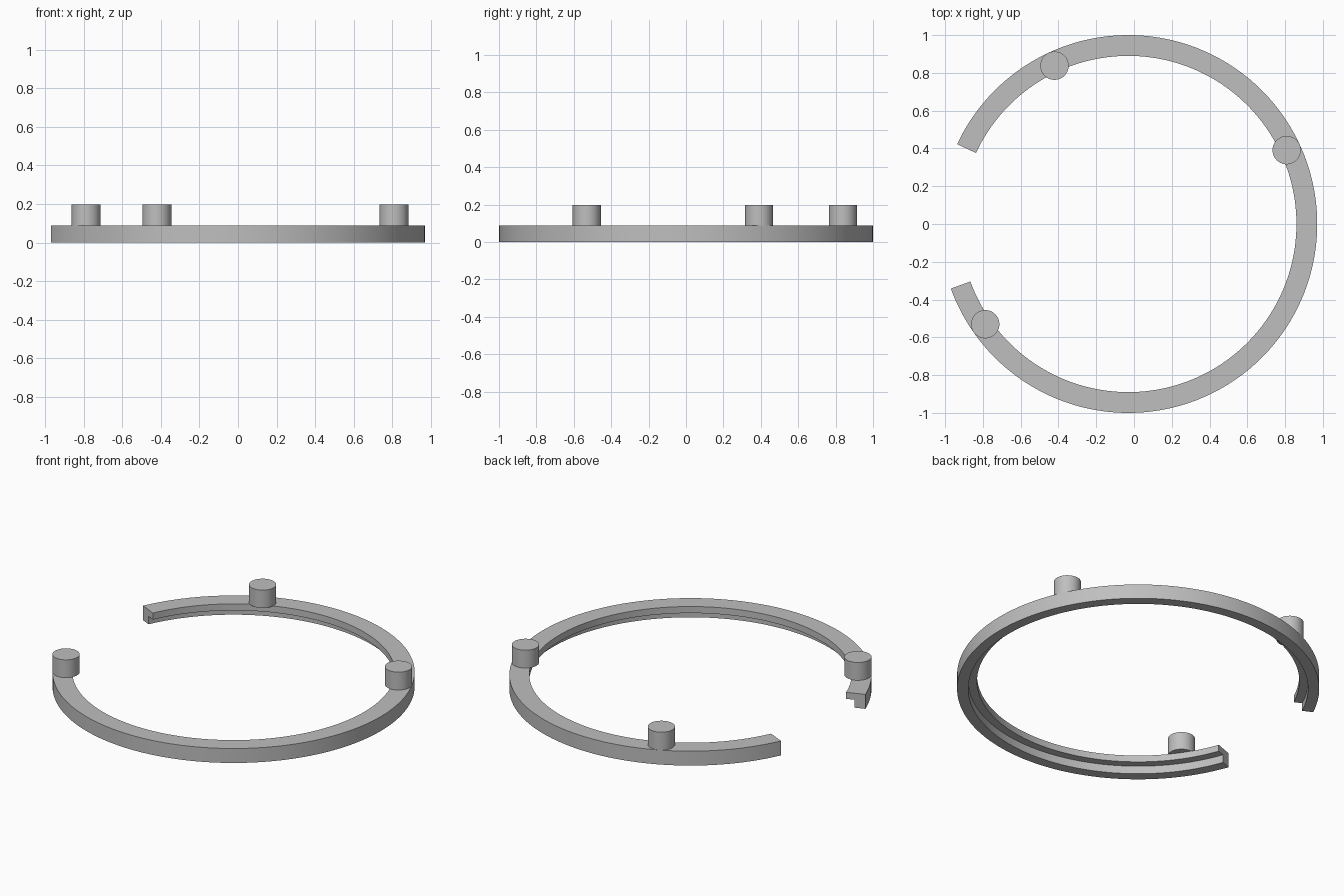
import bpy, bmesh, math

cube = bpy.data.objects.get("Cube")
if cube:
    bpy.data.objects.remove(cube)

CENTRE_X = -0.03
RING_TOP = 0.088
PEG_TOP = 0.197

grey = bpy.data.materials.new("plain_grey")
grey.use_nodes = True
colour = (0.52, 0.52, 0.52, 1)
grey.diffuse_color = colour
grey.node_tree.nodes["Principled BSDF"].inputs["Base Color"].default_value = colour


def finish(obj):
    obj.data.materials.append(grey)
    bpy.ops.object.select_all(action="DESELECT")
    obj.select_set(True)
    bpy.context.view_layer.objects.active = obj
    bpy.ops.object.shade_smooth_by_angle(angle=math.radians(30))


# Open ring: an L-shaped section (radius, height) swept around the arc
section = [(0.89, RING_TOP), (1.0, RING_TOP), (1.0, 0),
           (0.938, 0), (0.938, 0.048), (0.89, 0.048)]
start, end, steps = 200, 515, 315
bm = bmesh.new()
loops = []
for i in range(steps + 1):
    a = math.radians(start + (end - start) * i / steps)
    loops.append([bm.verts.new((r * math.cos(a), r * math.sin(a), z))
                  for r, z in section])
n = len(section)
for one, two in zip(loops, loops[1:]):
    for j in range(n):
        k = (j + 1) % n
        bm.faces.new((one[j], one[k], two[k], two[j]))
bm.faces.new(loops[0])
bm.faces.new(loops[-1])
bmesh.ops.recalc_face_normals(bm, faces=bm.faces)
mesh = bpy.data.meshes.new("open_ring")
bm.to_mesh(mesh)
bm.free()
ring = bpy.data.objects.new("open_ring", mesh)
ring.location.x = CENTRE_X
bpy.context.collection.objects.link(ring)
finish(ring)

# Round pegs standing on the ring, flush with its outer edge
for name, degrees in (("right_peg", 25), ("back_peg", 115), ("front_peg", 215)):
    a = math.radians(degrees)
    bpy.ops.mesh.primitive_cylinder_add(
        vertices=64, radius=0.075, depth=PEG_TOP - RING_TOP,
        location=(CENTRE_X + 0.925 * math.cos(a), 0.925 * math.sin(a),
                  (PEG_TOP + RING_TOP) / 2))
    peg = bpy.context.object
    peg.name = name
    finish(peg)
